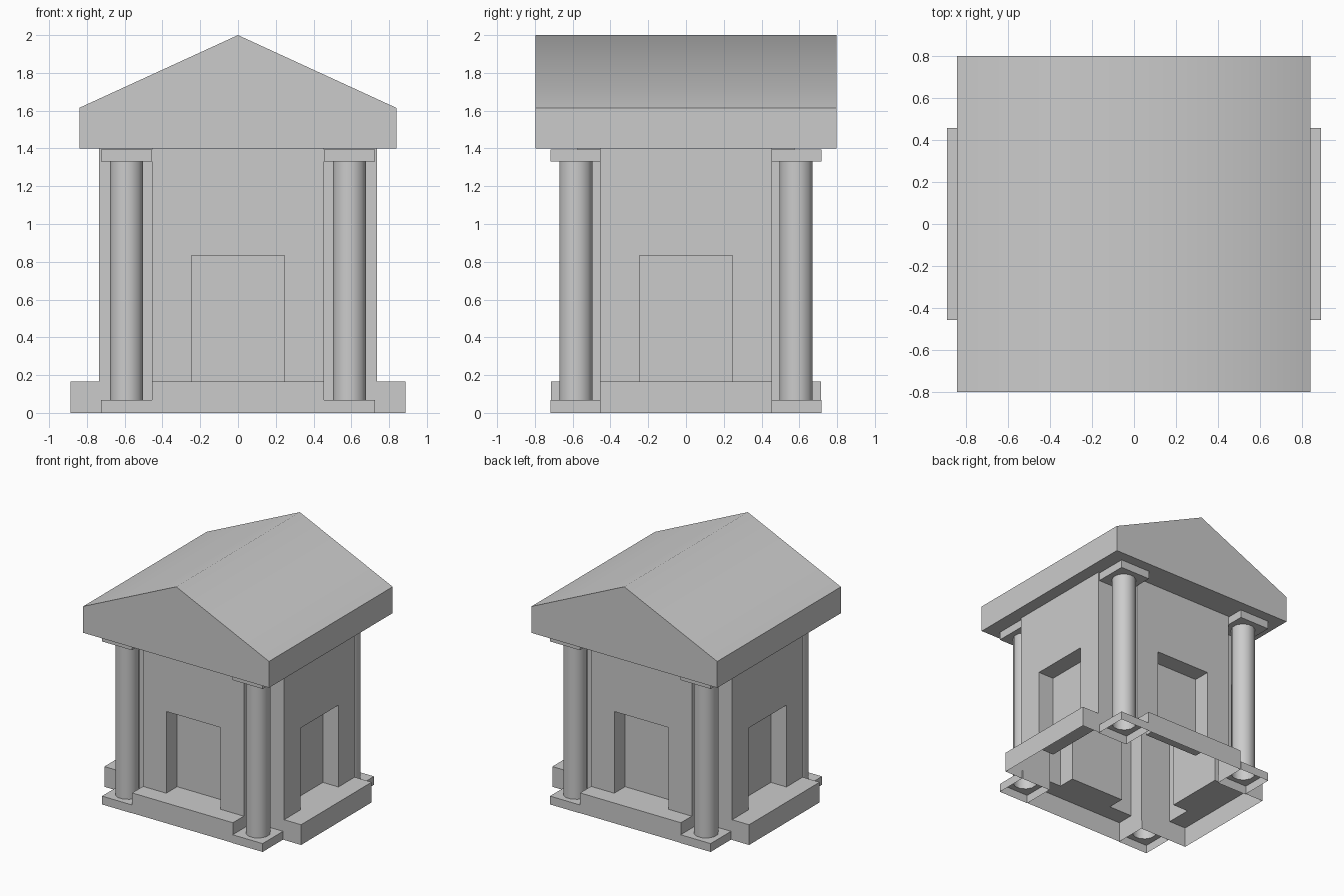
import bpy, bmesh, math

if "Cube" in bpy.data.objects:
    bpy.data.objects.remove(bpy.data.objects["Cube"])

EAVE_Z, STEP_Z, DOOR_Z = 1.4, 0.165, 0.832
INNER, DOOR_W, DOOR_D = 0.455, 0.245, 0.14


def finish(name, bm, smooth_angle=None):
    bmesh.ops.remove_doubles(bm, verts=bm.verts, dist=1e-4)
    bmesh.ops.recalc_face_normals(bm, faces=bm.faces)
    me = bpy.data.meshes.new(name)
    bm.to_mesh(me)
    bm.free()
    ob = bpy.data.objects.new(name, me)
    bpy.context.collection.objects.link(ob)
    if smooth_angle:
        bpy.ops.object.select_all(action='DESELECT')
        ob.select_set(True)
        bpy.context.view_layer.objects.active = ob
        bpy.ops.object.shade_smooth_by_angle(angle=math.radians(smooth_angle))
    return ob


def add_arm(bm, turn, wall, base):
    """One arm of the cross-shaped body: step, ledge, wall and door niche."""
    c, s = round(math.cos(turn)), round(math.sin(turn))

    def face(*pts):  # local (across, outward, up)
        bm.faces.new([bm.verts.new((u * c - d * s, u * s + d * c, z)) for u, d, z in pts])

    a, w, back = INNER, DOOR_W, wall - DOOR_D
    # step front
    face((-a, base, 0), (a, base, 0), (a, base, STEP_Z), (-a, base, STEP_Z))
    # ledge including the niche floor
    face(*[(u, d, STEP_Z) for u, d in ((-a, base), (a, base), (a, wall), (w, wall),
                                       (w, back), (-w, back), (-w, wall), (-a, wall))])
    # wall around the door
    face(*[(u, wall, z) for u, z in ((-a, STEP_Z), (-w, STEP_Z), (-w, DOOR_Z), (w, DOOR_Z),
                                     (w, STEP_Z), (a, STEP_Z), (a, EAVE_Z), (-a, EAVE_Z))])
    # niche back and lintel
    face((-w, back, STEP_Z), (w, back, STEP_Z), (w, back, DOOR_Z), (-w, back, DOOR_Z))
    face((-w, wall, DOOR_Z), (w, wall, DOOR_Z), (w, back, DOOR_Z), (-w, back, DOOR_Z))
    for k in (-1, 1):
        # door jamb and stepped side of the arm
        face((k * w, wall, STEP_Z), (k * w, back, STEP_Z), (k * w, back, DOOR_Z), (k * w, wall, DOOR_Z))
        face(*[(k * a, d, z) for d, z in ((a, 0), (base, 0), (base, STEP_Z), (wall, STEP_Z),
                                          (wall, EAVE_Z), (a, EAVE_Z))])


# cross-shaped body, open underneath
bm = bmesh.new()
for i in range(4):
    wall, base = ((0.575, 0.715), (0.735, 0.888))[i % 2]
    add_arm(bm, i * math.pi / 2, wall, base)
finish("temple_body", bm)


# corner columns with square base and capital, hollow
def column(name, x, y, n=12, r=0.091, half=0.135):
    bm = bmesh.new()
    rings = []
    for square, z in ((1, 0), (1, 0.068), (0, 0.068), (0, 1.33), (1, 1.33), (1, EAVE_Z - 0.005)):
        ring = []
        for i in range(n):
            t = 2 * math.pi * (i + 0.5) / n
            cx, cy = math.cos(t), math.sin(t)
            k = half / max(abs(cx), abs(cy)) if square else r
            ring.append(bm.verts.new((x + cx * k, y + cy * k, z)))
        rings.append(ring)
    for lo, hi in zip(rings, rings[1:]):
        for i in range(n):
            j = (i + 1) % n
            bm.faces.new((lo[i], lo[j], hi[j], hi[i]))
    finish(name, bm, 40)


for sx, side in ((-1, "left"), (1, "right")):
    for sy, end in ((-1, "front"), (1, "back")):
        column(f"column_{end}_{side}", sx * 0.59, sy * 0.583)

# gabled roof, softly shaded over the ridge
bm = bmesh.new()
profile = [(-0.84, EAVE_Z), (0.838, EAVE_Z), (0.838, 1.615), (0, 2.0), (-0.84, 1.615)]
gable = bm.faces.new([bm.verts.new((x, -0.797, z)) for x, z in profile])
ext = bmesh.ops.extrude_face_region(bm, geom=[gable], use_keep_orig=True)
bmesh.ops.translate(bm, vec=(0, 1.594, 0),
                    verts=[g for g in ext["geom"] if isinstance(g, bmesh.types.BMVert)])
finish("roof", bm, 55)
